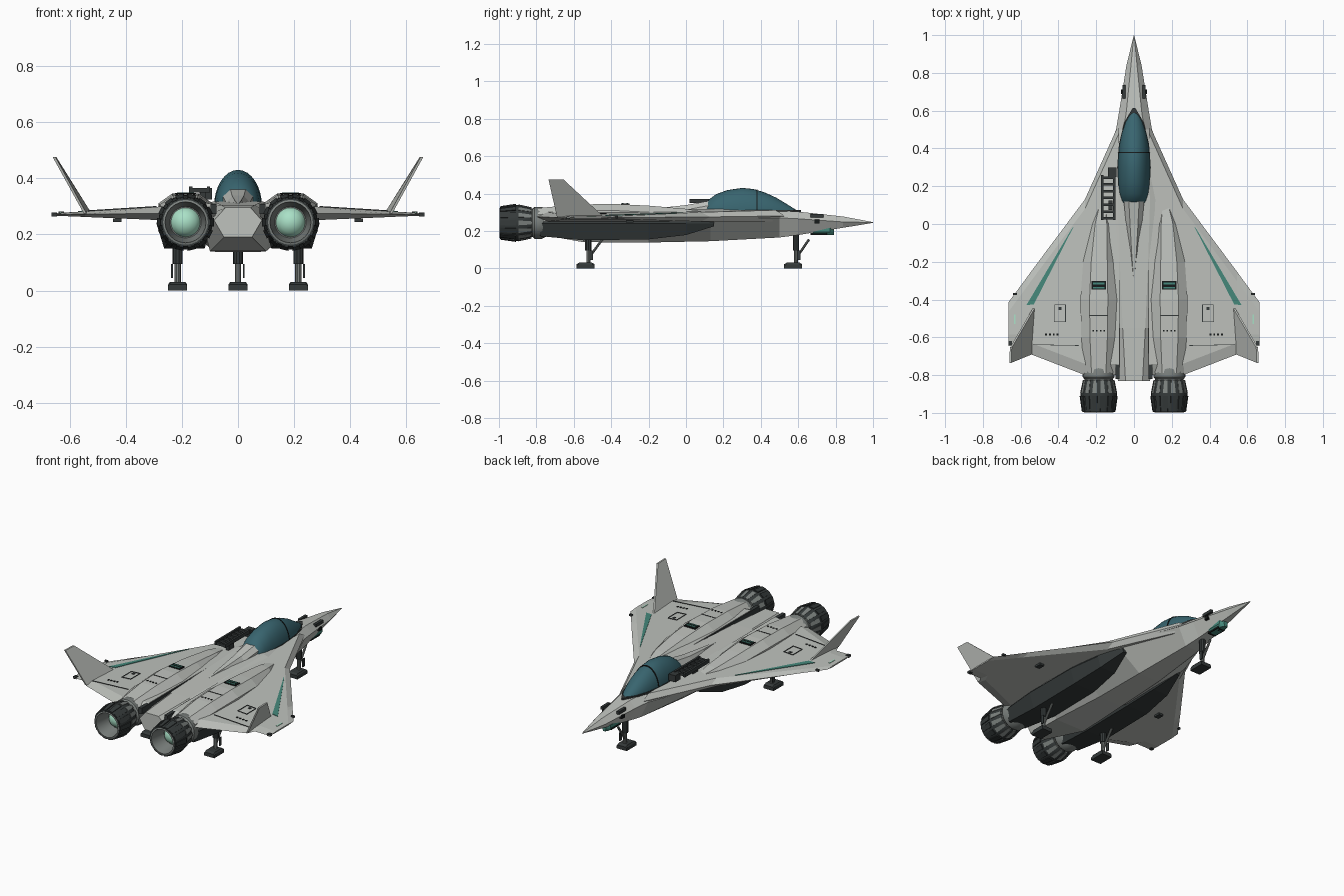
import bpy, bmesh, math
from mathutils import Vector

cube = bpy.data.objects.get("Cube")
if cube:
    bpy.data.objects.remove(cube, do_unlink=True)


def material(name, rgb):
    mat = bpy.data.materials.new(name)
    mat.use_nodes = True
    colour = (*rgb, 1.0)
    mat.diffuse_color = colour
    mat.node_tree.nodes["Principled BSDF"].inputs["Base Color"].default_value = colour
    return mat


hull = material("hull_grey", (0.52, 0.54, 0.51))
steel = material("steel_grey", (0.2, 0.22, 0.21))
dark = material("dark_grey", (0.035, 0.042, 0.042))
black = material("black", (0.008, 0.01, 0.01))
glass = material("canopy_glass", (0.04, 0.13, 0.16))
teal = material("teal", (0.06, 0.25, 0.2))
mint = material("mint_glow", (0.4, 0.75, 0.57))


def skin(name, rings, mat, mirror=False, smooth=False):
    """Bridge rings of points into a closed solid."""
    bm = bmesh.new()
    loops = [[bm.verts.new(p) for p in ring] for ring in rings]
    count = len(loops[0])
    for a, b in zip(loops, loops[1:]):
        for i in range(count):
            j = (i + 1) % count
            bm.faces.new((a[i], a[j], b[j], b[i]))
    bm.faces.new(loops[0])
    bm.faces.new(loops[-1])
    bmesh.ops.remove_doubles(bm, verts=bm.verts, dist=0.0001)
    bmesh.ops.recalc_face_normals(bm, faces=bm.faces)
    mesh = bpy.data.meshes.new(name)
    bm.to_mesh(mesh)
    bm.free()
    mesh.materials.append(mat)
    obj = bpy.data.objects.new(name, mesh)
    bpy.context.collection.objects.link(obj)
    if mirror:
        obj.modifiers.new("Mirror", "MIRROR").use_mirror_merge = False
    if smooth:
        bpy.ops.object.select_all(action="DESELECT")
        obj.select_set(True)
        bpy.context.view_layer.objects.active = obj
        bpy.ops.object.shade_smooth_by_angle(angle=math.radians(35))
    return obj


def hex_ring(y, top, mid, low, z_top, z_mid, z_low, cx=0):
    half = ((top, z_top), (mid, z_mid), (low, z_low))
    right = [(cx + w, y, z) for w, z in half]
    left = [(cx - w, y, z) for w, z in reversed(half)]
    return right + left


def box(name, centre, size, mat, mirror=False):
    x, y, z = centre
    a, b, c = (s / 2 for s in size)
    rings = [[(x - a, y - b, h), (x + a, y - b, h), (x + a, y + b, h), (x - a, y + b, h)]
             for h in (z - c, z + c)]
    return skin(name, rings, mat, mirror)


def lathe(name, cx, cz, profile, mat, sides=24, mirror=True):
    """Spin (y, radius) pairs about an axis along y."""
    turn = [math.tau * i / sides for i in range(sides)]
    rings = [[(cx + r * math.cos(t), y, cz + r * math.sin(t)) for t in turn] for y, r in profile]
    return skin(name, rings, mat, mirror, smooth=True)


def rod(name, start, end, radius, mat, mirror=False):
    a, b = Vector(start), Vector(end)
    turn = (b - a).to_track_quat("Z", "Y")
    spokes = [turn @ Vector((radius * math.cos(t), radius * math.sin(t), 0))
              for t in (math.tau * i / 10 for i in range(10))]
    return skin(name, [[p + s for s in spokes] for p in (a, b)], mat, mirror)


# Central fuselage with nose and keel
skin("fuselage", [hex_ring(*s) for s in (
    (1.0, 0.001, 0.001, 0.001, 0.247, 0.245, 0.243),
    (0.84, 0.016, 0.04, 0.016, 0.277, 0.248, 0.217),
    (0.6, 0.04, 0.078, 0.035, 0.303, 0.265, 0.178),
    (0.5, 0.055, 0.095, 0.045, 0.308, 0.27, 0.165),
    (0.13, 0.085, 0.24, 0.07, 0.318, 0.268, 0.145),
    (-0.2, 0.075, 0.25, 0.08, 0.312, 0.262, 0.138),
    (-0.55, 0.06, 0.13, 0.1, 0.305, 0.26, 0.14),
    (-0.83, 0.045, 0.085, 0.05, 0.295, 0.25, 0.19))], hull)
skin("dorsal_spine", [hex_ring(y, w * 0.5, w, w, z, z - 0.025, 0.29) for y, w, z in (
    (0.13, 0.055, 0.362), (0, 0.042, 0.338), (-0.15, 0.025, 0.322), (-0.3, 0.004, 0.309))], hull)
box("spine_trench", (0.087, -0.42, 0.29), (0.022, 0.8, 0.036), dark, True)

# Wing and leading edge strake: stations of x, front y, rear y, top z, bottom z
def wing_ring(x, front, rear, top, low):
    mid = (top + low) / 2
    return [(x, front, mid), (x, front - 0.05, top), (x, rear + 0.06, top),
            (x, rear, mid), (x, rear + 0.06, low), (x, front - 0.05, low)]


skin("wing", [wing_ring(*s) for s in (
    (0.08, 0.53, -0.8, 0.311, 0.25), (0.26, 0.13, -0.8, 0.3, 0.25),
    (0.545, -0.252, -0.69, 0.282, 0.262), (0.565, -0.28, -0.645, 0.281, 0.263),
    (0.665, -0.415, -0.645, 0.275, 0.267))], hull, True)


def wing_plate(name, corners, mat):
    def height(x):
        return 0.3 - (x - 0.26) * 0.063
    skin(name, [[(x, y, height(x) + lift) for x, y in corners] for lift in (-0.002, 0.003)], mat, True)


def frame_plates(name, x0, x1, y0, y1, t=0.004):
    for x in (x0, x1):
        wing_plate(name, [(x, y0), (x + t, y0), (x + t, y1), (x, y1)], dark)
    for y in (y0, y1):
        wing_plate(name, [(x0, y), (x1, y), (x1, y + t), (x0, y + t)], dark)


wing_plate("wing_stripe", [(0.32, -0.015), (0.53, -0.425), (0.57, -0.43), (0.325, -0.018)], teal)
wing_plate("tip_light", [(0.628, -0.48), (0.636, -0.48), (0.636, -0.53), (0.628, -0.53)], mint)
frame_plates("wing_hatch", 0.36, 0.42, -0.52, -0.43)
wing_plate("hatch_latch", [(0.385, -0.44), (0.4, -0.44), (0.4, -0.455), (0.385, -0.455)], dark)
wing_plate("flap_line", [(0.29, -0.645), (0.535, -0.64), (0.535, -0.637), (0.29, -0.642)], dark)
for i in range(4):
    x = 0.4 + i * 0.02
    wing_plate("wing_rivet", [(x, -0.58), (x + 0.01, -0.58), (x + 0.01, -0.59), (x, -0.59)], black)
box("wing_edge_sensor", (0.63, -0.37, 0.275), (0.02, 0.012, 0.012), dark, True)
box("wing_tip_sensor", (0.655, -0.63, 0.271), (0.02, 0.02, 0.014), dark, True)
box("wing_belly_port", (0.43, -0.3, 0.25), (0.03, 0.04, 0.012), dark, True)

# Canted tail fins
fin = [(0.527, -0.44, 0.275), (0.545, -0.69, 0.275), (0.655, -0.735, 0.475), (0.652, -0.655, 0.475)]
skin("tail_fin", [[(x + s, y, z) for x, y, z in fin] for s in (-0.005, 0.005)], hull, True)

# Engine nacelles, light above and dark below
ENGINE_X, ENGINE_Z = 0.187, 0.243
skin("upper_nacelle", [hex_ring(y, w * 0.5, w, w, z, z - 0.035, 0.25, ENGINE_X - shift)
                       for y, w, z, shift in (
    (0.1, 0.03, 0.302, 0.02), (0, 0.062, 0.318, 0.012), (-0.2, 0.085, 0.335, 0.003),
    (-0.4, 0.097, 0.345, 0), (-0.6, 0.092, 0.34, 0), (-0.79, 0.076, 0.322, 0))], hull, True)
skin("lower_nacelle", [hex_ring(y, w * 0.8, w, w * 0.72, 0.265, 0.24, z, ENGINE_X + 0.004)
                       for y, w, z in (
    (0.15, 0.015, 0.225), (0, 0.07, 0.178), (-0.2, 0.098, 0.155), (-0.55, 0.1, 0.15),
    (-0.78, 0.08, 0.172))], dark, True)
box("nacelle_vent", (ENGINE_X, -0.325, 0.339), (0.075, 0.045, 0.016), black, True)
for y in (-0.315, -0.338):
    box("vent_slat", (ENGINE_X, y, 0.341), (0.06, 0.008, 0.018), teal, True)
box("nacelle_seam", (ENGINE_X, -0.485, 0.341), (0.095, 0.004, 0.008), dark, True)
for i in range(4):
    box("nacelle_rivet", (ENGINE_X - 0.03 + i * 0.02, -0.565, 0.341), (0.008, 0.008, 0.007), black, True)

# Exhaust collar, nozzle with petals, and glow
lathe("exhaust_collar", ENGINE_X, ENGINE_Z,
      [(-0.74, 0.07), (-0.77, 0.085), (-0.81, 0.085), (-0.82, 0.076), (-0.86, 0.076)], steel)
lathe("nozzle_shell", ENGINE_X, ENGINE_Z, [(-0.82, 0.07), (-0.835, 0.085), (-0.9, 0.097),
      (-0.995, 0.086), (-0.995, 0.076), (-0.88, 0.065)], dark)
lathe("nozzle_lining", ENGINE_X, ENGINE_Z,
      [(-0.87, 0.06), (-0.996, 0.08), (-0.998, 0.073), (-0.9, 0.056)], steel)
lathe("exhaust_glow", ENGINE_X, ENGINE_Z,
      [(-0.89, 0.054), (-0.905, 0.051), (-0.925, 0.036), (-0.935, 0.015), (-0.936, 0.002)], mint)


def petal_ring(angle, spread, y, radius, thick):
    return [(ENGINE_X + r * math.cos(a), y, ENGINE_Z + r * math.sin(a))
            for r, a in ((radius, angle - spread), (radius, angle + spread),
                         (radius + thick, angle + spread), (radius + thick, angle - spread))]


for i in range(14):
    a = math.tau * i / 14
    skin("nozzle_petal", [petal_ring(a, 0.15, -0.91, 0.092, 0.01),
                          petal_ring(a, 0.13, -0.992, 0.08, 0.01)], dark, True)
    skin("nozzle_flap", [petal_ring(a, 0.1, -0.825, 0.076, 0.008),
                         petal_ring(a, 0.13, -0.895, 0.09, 0.009)], steel, True)

# Bubble canopy with frame: stations of y, half width, top z
def arch(y, w, top, base=0.295):
    turns = [math.pi * i / 16 for i in range(17)]
    return [(w * math.cos(t), y, base + (top - base) * math.sin(t)) for t in turns]


skin("canopy", [arch(*s) for s in (
    (0.61, 0.004, 0.3), (0.58, 0.028, 0.318), (0.54, 0.047, 0.343), (0.48, 0.066, 0.379),
    (0.42, 0.078, 0.406), (0.36, 0.084, 0.424), (0.3, 0.086, 0.43), (0.22, 0.084, 0.418),
    (0.16, 0.077, 0.396), (0.12, 0.065, 0.366), (0.1, 0.05, 0.335))], glass, smooth=True)
skin("canopy_frame", [arch(0.382, 0.084, 0.421), arch(0.376, 0.085, 0.423)], black)
skin("canopy_sill", [hex_ring(y, w, w, w, 0.313, 0.305, 0.29) for y, w in (
    (0.615, 0.006), (0.54, 0.051), (0.42, 0.08), (0.3, 0.089), (0.16, 0.081), (0.095, 0.055))], dark)

# Boarding ladder stowed beside the cockpit
for x in (-0.168, -0.105):
    box("ladder_rail", (x, 0.14, 0.36), (0.012, 0.24, 0.022), dark)
for i in range(7):
    box("ladder_rung", (-0.136, 0.03 + i * 0.036, 0.358), (0.06, 0.013, 0.016), dark)
box("ladder_hinge", (-0.115, 0.275, 0.345), (0.045, 0.05, 0.04), dark)
box("ladder_post", (-0.125, 0.1, 0.325), (0.02, 0.05, 0.06), dark)

# Nose sensors and chin pod
box("nose_sensor", (0.054, 0.7, 0.282), (0.016, 0.07, 0.018), dark, True)
box("nose_port", (0.058, 0.7, 0.25), (0.02, 0.025, 0.02), black, True)
skin("chin_pod", [hex_ring(y, w, w, w * 0.6, 0.215, 0.195, 0.178) for y, w in (
    (0.79, 0.012), (0.77, 0.03), (0.68, 0.032))], teal)
box("chin_pod_base", (0, 0.71, 0.184), (0.05, 0.09, 0.012), black)


# Landing gear
def gear(name, x, y, brace, mirror):
    skin(name + "_foot", [hex_ring(yy, 0.028, 0.034, 0.034, z, z * 0.7, 0, x) for yy, z in (
        (y - 0.048, 0.022), (y - 0.035, 0.03), (y + 0.035, 0.03), (y + 0.048, 0.022))], dark, mirror)
    rod(name + "_strut", (x, y + 0.015, 0.025), (x, y + 0.015, 0.11), 0.011, steel, mirror)
    rod(name + "_sleeve", (x, y + 0.015, 0.095), (x, y + 0.015, 0.18), 0.018, dark, mirror)
    rod(name + "_brace", (x, y + 0.02, 0.06), (x, y + brace, 0.155), 0.007, steel, mirror)
    box(name + "_door", (x + 0.02, y + 0.03, 0.07), (0.006, 0.02, 0.05), dark, mirror)


gear("main_gear", 0.215, -0.537, 0.09, True)
gear("nose_gear", 0, 0.573, 0.085, False)
